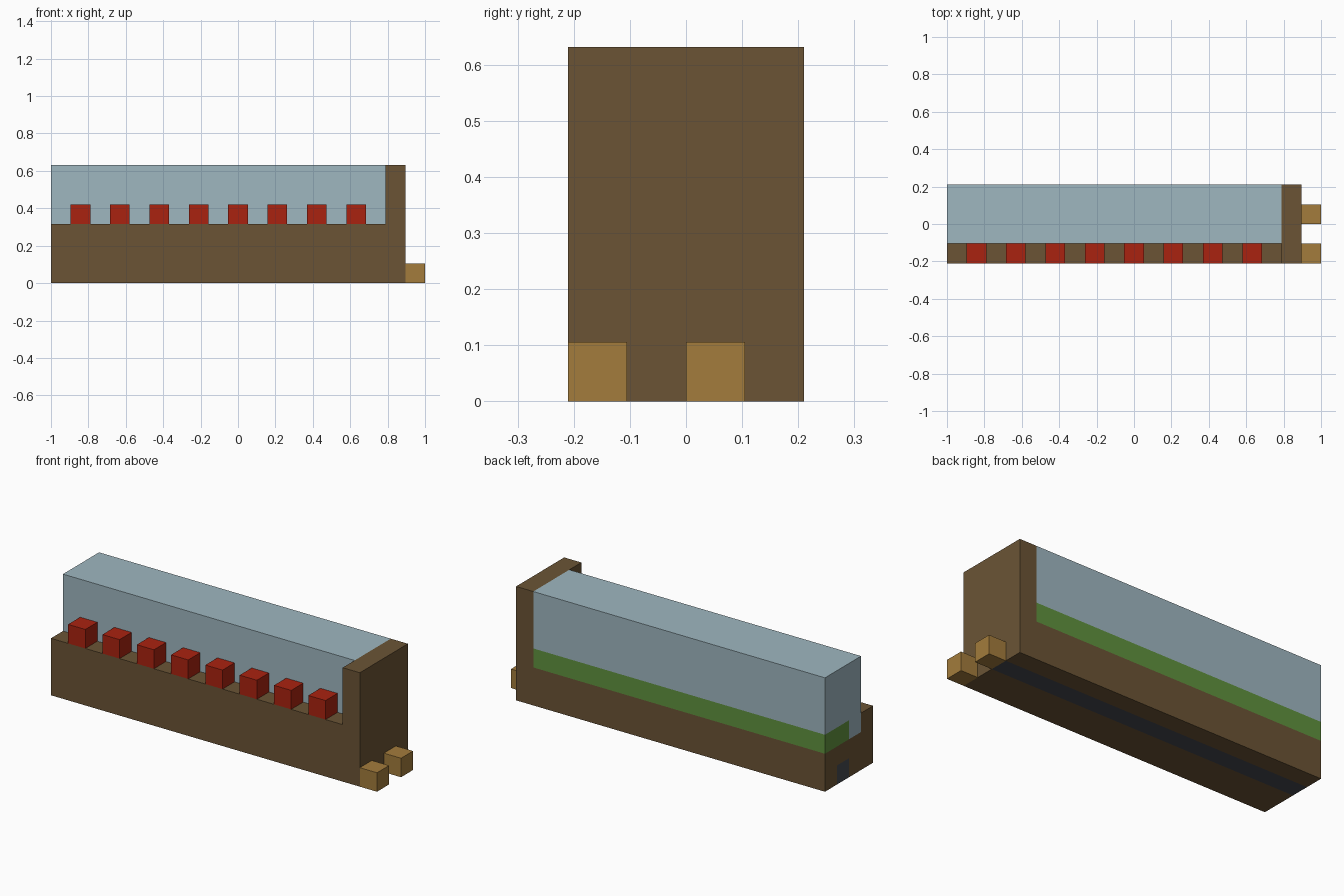
import bpy
import bmesh

if "Cube" in bpy.data.objects:
    bpy.data.objects.remove(bpy.data.objects["Cube"], do_unlink=True)

U = 2 / 19  # one block


def make_material(name, srgb):
    lin = [((c / 255 + 0.055) / 1.055) ** 2.4 for c in srgb]
    mat = bpy.data.materials.new(name)
    mat.use_nodes = True
    mat.diffuse_color = (*lin, 1)
    mat.node_tree.nodes["Principled BSDF"].inputs["Base Color"].default_value = (*lin, 1)
    return mat


earth = make_material("earth brown", (107, 84, 53))
sky = make_material("pale blue", (159, 183, 192))
red = make_material("brick red", (170, 34, 16))
ochre = make_material("ochre", (163, 124, 60))
grass = make_material("grass green", (96, 146, 62))
dark = make_material("dark grey", (70, 73, 80))


def extrude(name, profile, x0, x1, mat):
    """Extrude a (y, z) profile, given in blocks, from x0 to x1."""
    bm = bmesh.new()
    face = bm.faces.new([bm.verts.new((x0 * U - 1, (y - 2) * U, z * U)) for y, z in profile])
    new = bmesh.ops.extrude_face_region(bm, geom=[face])["geom"]
    verts = [v for v in new if isinstance(v, bmesh.types.BMVert)]
    bmesh.ops.translate(bm, verts=verts, vec=((x1 - x0) * U, 0, 0))
    bmesh.ops.recalc_face_normals(bm, faces=bm.faces)
    mesh = bpy.data.meshes.new(name)
    bm.to_mesh(mesh)
    bm.free()
    mesh.materials.append(mat)
    obj = bpy.data.objects.new(name, mesh)
    bpy.context.collection.objects.link(obj)
    return obj


def box(y0, y1, z0, z1):
    return [(y0, z0), (y1, z0), (y1, z1), (y0, z1)]


# Base with a front ledge and a channel underneath
base = [(0, 0), (2, 0), (2, 1), (3, 1), (3, 0), (4, 0), (4, 2), (1, 2), (1, 3), (0, 3)]
extrude("base", base, 0, 18, earth)
extrude("channel_core", box(2, 3, 0, 1), 0, 18, dark)

# End wall sitting on the base and ledge
extrude("end_wall", [(0, 3), (1, 3), (1, 2), (4, 2), (4, 6), (0, 6)], 17, 18, earth)

# Long upper body stepping down in front of the green layer
extrude("green_layer", box(2, 4, 2, 3), 0, 17, grass)
extrude("upper_body", [(1, 2), (2, 2), (2, 3), (4, 3), (4, 6), (1, 6)], 0, 17, sky)

# Row of cubes along the ledge
for i in range(8):
    extrude(f"ledge_cube_{i + 1}", box(0, 1, 3, 4), 2 * i + 1, 2 * i + 2, red)

# Two pegs at the end
for name, y in (("front_peg", 0), ("rear_peg", 2)):
    extrude(name, box(y, y + 1, 0, 1), 18, 19, ochre)
